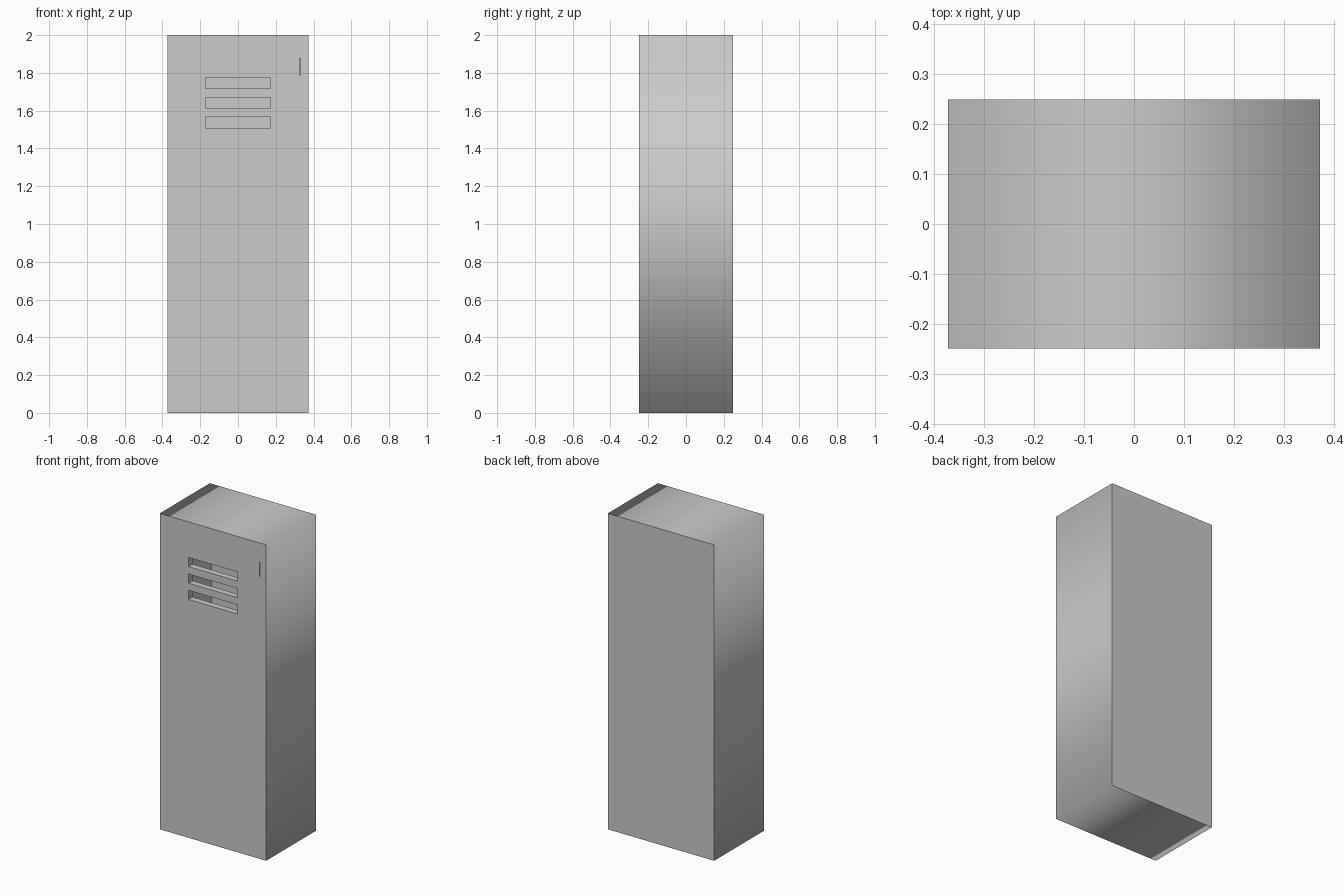
import bpy

if "Cube" in bpy.data.objects:
    bpy.data.objects.remove(bpy.data.objects["Cube"])

W, D, H = 0.745, 0.5, 2.0   # cabinet size
T = 0.04                    # wall thickness


def box(name, lo, hi):
    bpy.ops.mesh.primitive_cube_add(size=1, location=[(a + b) / 2 for a, b in zip(lo, hi)])
    ob = bpy.context.object
    ob.name = name
    ob.scale = [b - a for a, b in zip(lo, hi)]
    bpy.ops.object.transform_apply(location=True, rotation=False, scale=True)
    return ob


def cut(target, cutter):
    mod = target.modifiers.new("cut", 'BOOLEAN')
    mod.operation = 'DIFFERENCE'
    mod.solver = 'EXACT'
    mod.object = cutter
    bpy.context.view_layer.objects.active = target
    bpy.ops.object.modifier_apply(modifier=mod.name)
    bpy.data.objects.remove(cutter)


# Outer body
body = box("locker_body", (-W / 2, -D / 2, 0), (W / 2, D / 2, H))

# Hollow interior
cut(body, box("interior_cutter", (-W / 2 + T, -D / 2 + T, T), (W / 2 - T, D / 2 - T, H - T)))

# Three vent slots through the front
for z in (1.538, 1.641, 1.746):
    cut(body, box("vent_cutter", (-0.172, -D / 2 - 0.1, z - 0.029), (0.172, -D / 2 + T + 0.02, z + 0.029)))

# Hairline latch slit beside the vents
cut(body, box("slit_cutter", (0.325, -D / 2 - 0.1, 1.787), (0.329, -D / 2 + 0.01, 1.88)))

# Soft shading wraps around the outer sides; every other edge stays sharp
mesh = body.data
mesh.shade_smooth()
for e in mesh.edges:
    a, b = (mesh.vertices[i].co for i in e.vertices)
    outer = abs(abs(a.x) - W / 2) < 1e-4 and min(a.z, H - a.z) < 1e-4
    runs_back = abs(a.x - b.x) < 1e-4 and abs(a.z - b.z) < 1e-4
    e.use_edge_sharp = not (outer and runs_back)
